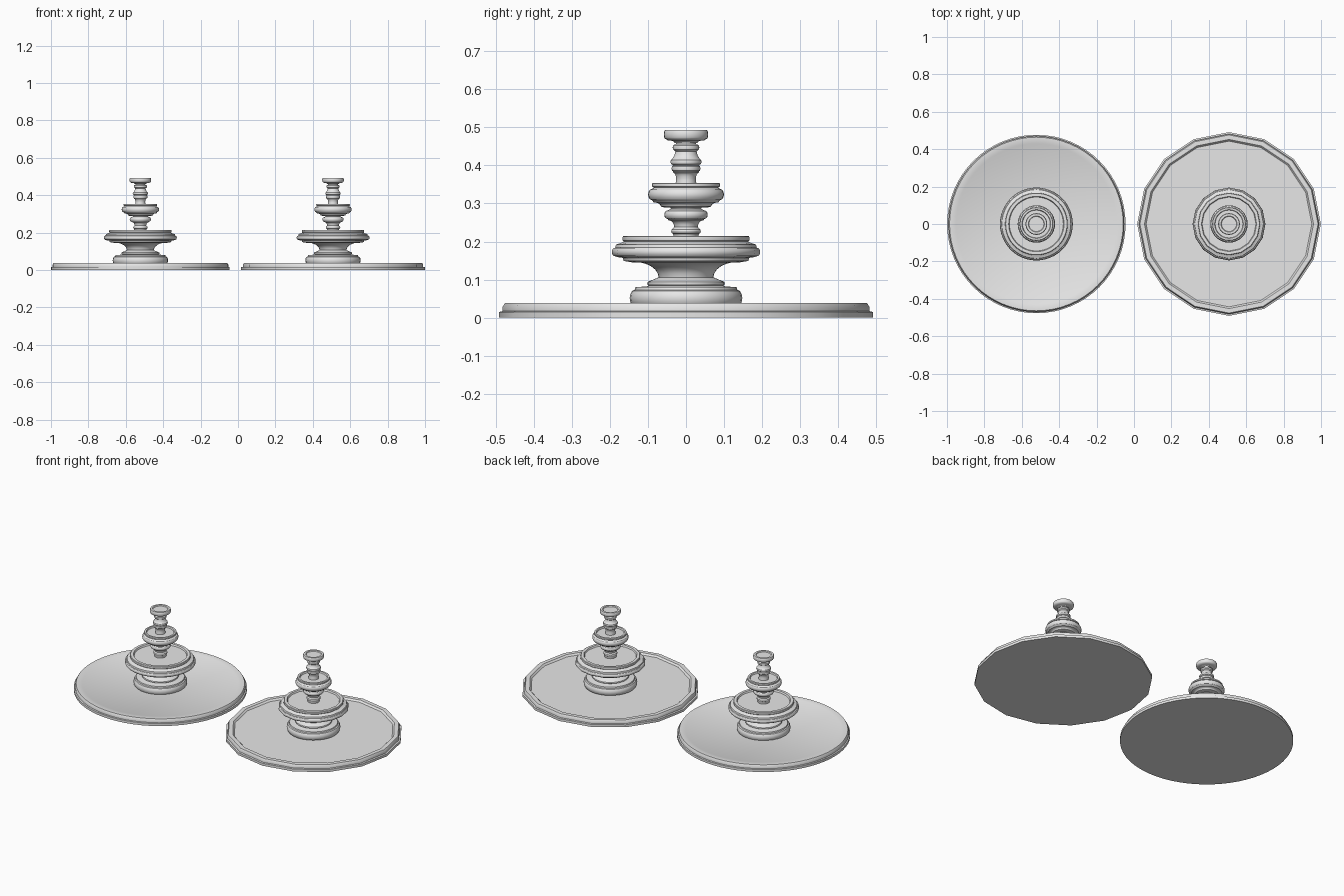
import bpy
import bmesh
import math

cube = bpy.data.objects.get("Cube")
if cube:
    bpy.data.objects.remove(cube, do_unlink=True)

stone = bpy.data.materials.new("pale_stone")
stone.use_nodes = True
colour = (0.8, 0.8, 0.8, 1)
stone.diffuse_color = colour
stone.node_tree.nodes["Principled BSDF"].inputs["Base Color"].default_value = colour


def bead(radius, bulge, low, high, steps=6):
    """Rounded moulding that swells outward between two heights."""
    points = []
    for i in range(steps + 1):
        angle = math.pi * i / steps
        z = (low + high) / 2 - (high - low) / 2 * math.cos(angle)
        points.append((radius + bulge * math.sin(angle), z))
    return points


def cove(start, end, steps=6):
    """Concave sweep that leaves upright and flares out to the end."""
    points = []
    for i in range(steps + 1):
        angle = math.pi / 2 * i / steps
        points.append((start[0] + (end[0] - start[0]) * (1 - math.cos(angle)),
                       start[1] + (end[1] - start[1]) * math.sin(angle)))
    return points


def lathe(name, profile, centre, sides):
    """Turn a profile of (radius, height) around an upright axis, capped at both ends."""
    bm = bmesh.new()
    rings = []
    for radius, z in profile:
        ring = []
        for i in range(sides):
            angle = math.tau * i / sides
            ring.append(bm.verts.new((radius * math.cos(angle), radius * math.sin(angle), z)))
        rings.append(ring)
    for lower, upper in zip(rings, rings[1:]):
        for i in range(sides):
            j = (i + 1) % sides
            bm.faces.new((lower[i], lower[j], upper[j], upper[i]))
    bm.faces.new(rings[0][::-1])
    bm.faces.new(rings[-1])
    mesh = bpy.data.meshes.new(name)
    bm.to_mesh(mesh)
    bm.free()
    mesh.materials.append(stone)
    obj = bpy.data.objects.new(name, mesh)
    obj.location.x = centre
    bpy.context.collection.objects.link(obj)
    bpy.ops.object.select_all(action="DESELECT")
    obj.select_set(True)
    bpy.context.view_layer.objects.active = obj
    bpy.ops.object.shade_smooth_by_angle(angle=math.radians(32))
    return obj


# Foot and flared neck under the large basin
foot = (bead(0.135, 0.013, 0.03, 0.073)
        + [(0.133, 0.08), (0.104, 0.082)]
        + bead(0.098, 0.004, 0.084, 0.095, 4)
        + cove((0.072, 0.106), (0.14, 0.147)))

# Large basin with stepped rim and sunken water
large_basin = ([(0.14, 0.145), (0.164, 0.149), (0.166, 0.157), (0.18, 0.159)]
               + bead(0.186, 0.009, 0.161, 0.184)
               + [(0.184, 0.192), (0.168, 0.197)]
               + bead(0.164, 0.003, 0.2, 0.215, 4)
               + [(0.148, 0.215), (0.144, 0.206)])

# Baluster carrying the small basin
lower_stem = ([(0.033, 0.2), (0.033, 0.218)]
              + bead(0.034, 0.005, 0.22, 0.234, 4)
              + cove((0.031, 0.238), (0.046, 0.256), 4)
              + bead(0.048, 0.009, 0.259, 0.282)
              + cove((0.04, 0.286), (0.056, 0.294), 4))

# Small basin
small_basin = ([(0.056, 0.289)]
               + cove((0.066, 0.292), (0.085, 0.303), 4)
               + bead(0.09, 0.01, 0.309, 0.338)
               + [(0.084, 0.342)]
               + bead(0.087, 0.003, 0.343, 0.354, 4)
               + [(0.077, 0.354), (0.074, 0.346)])

# Upper baluster
upper_stem = ([(0.029, 0.34), (0.026, 0.362)]
              + cove((0.026, 0.364), (0.034, 0.381), 4)
              + bead(0.034, 0.004, 0.384, 0.4, 4)
              + bead(0.036, 0.005, 0.402, 0.417, 4)
              + [(0.03, 0.428), (0.028, 0.437)]
              + bead(0.032, 0.003, 0.44, 0.454, 4)
              + [(0.026, 0.456), (0.026, 0.466)])

# Crowning bowl
top_bowl = (cove((0.03, 0.459), (0.048, 0.466), 4)
            + bead(0.055, 0.003, 0.47, 0.493, 4)
            + [(0.043, 0.493), (0.04, 0.488)])

# Ground pools: one nearly flush, one with a raised faceted rim
round_pool = [(0.477, 0), (0.477, 0.015), (0.47, 0.017), (0.47, 0.028),
              (0.464, 0.038), (0.432, 0.038), (0.428, 0.036)]
faceted_pool = [(0.491, 0), (0.491, 0.015), (0.482, 0.017), (0.482, 0.028),
                (0.476, 0.038), (0.452, 0.038), (0.443, 0.028)]

fountains = (("round", -0.522, round_pool, 64, 48),
             ("faceted", 0.508, faceted_pool, 16, 16))
for style, centre, pool, pool_sides, basin_sides in fountains:
    lathe(style + "_pool", pool, centre, pool_sides)
    lathe(style + "_large_basin", large_basin, centre, basin_sides)
    for part, profile in (("foot", foot), ("lower_stem", lower_stem),
                          ("small_basin", small_basin),
                          ("upper_stem", upper_stem), ("top_bowl", top_bowl)):
        lathe(style + "_" + part, profile, centre, 32)
